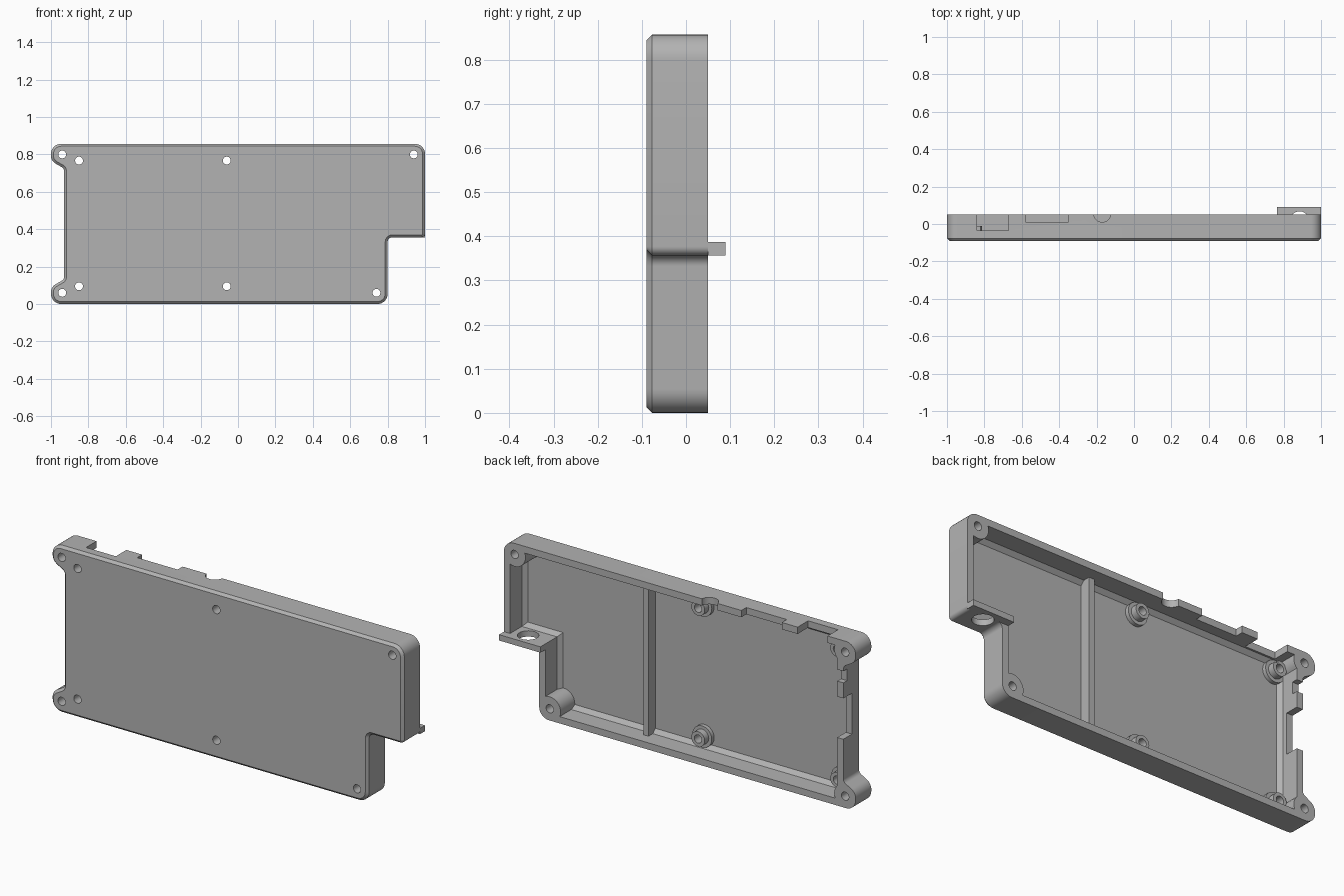
import bpy, bmesh
from math import sin, cos, pi, tan
from mathutils import Vector, Matrix

if "Cube" in bpy.data.objects:
    bpy.data.objects.remove(bpy.data.objects["Cube"])

FRONT, RIM, FLOOR = -0.09, 0.05, -0.065
TOP, STEP, WALL = 0.857, 0.357, 0.035

grey = bpy.data.materials.new("plain grey")
grey.use_nodes = True
colour = (0.45, 0.45, 0.45, 1)
grey.diffuse_color = colour
grey.node_tree.nodes["Principled BSDF"].inputs["Base Color"].default_value = colour


def finish(name, bm):
    bmesh.ops.recalc_face_normals(bm, faces=bm.faces)
    mesh = bpy.data.meshes.new(name)
    bm.to_mesh(mesh)
    bm.free()
    mesh.materials.append(grey)
    obj = bpy.data.objects.new(name, mesh)
    bpy.context.collection.objects.link(obj)
    return obj


def rounded(corners, steps=8):
    """Outline from (x, z, radius) corners, each filleted with an arc."""
    points = []
    for i, (x, z, r) in enumerate(corners):
        p = Vector((x, z))
        a = (Vector(corners[i - 1][:2]) - p).normalized()
        b = (Vector(corners[(i + 1) % len(corners)][:2]) - p).normalized()
        if r == 0:
            points.append(p)
            continue
        half = a.angle(b) / 2
        centre = p + (a + b).normalized() * (r / sin(half))
        start = p + a * (r / tan(half)) - centre
        end = p + b * (r / tan(half)) - centre
        sweep = start.angle_signed(end)
        for k in range(steps + 1):
            t = -sweep * k / steps
            points.append(centre + Matrix.Rotation(t, 2) @ start)
    return points


def prism(name, outline, y0, y1, chamfer):
    """Extrude an x-z outline along y and chamfer its front rim."""
    bm = bmesh.new()
    face = bm.faces.new([bm.verts.new((x, y0, z)) for x, z in outline])
    made = bmesh.ops.extrude_face_region(bm, geom=[face], use_keep_orig=True)
    for v in made["geom"]:
        if isinstance(v, bmesh.types.BMVert):
            v.co.y = y1
    bmesh.ops.recalc_face_normals(bm, faces=bm.faces)
    rim = [e for e in bm.edges if all(abs(v.co.y - y0) < 1e-5 for v in e.verts)]
    bmesh.ops.bevel(bm, geom=rim, offset=chamfer, segments=1, affect='EDGES')
    return finish(name, bm)


def box(name, x0, x1, y0, y1, z0, z1):
    bm = bmesh.new()
    bmesh.ops.create_cube(bm, size=1)
    for v in bm.verts:
        v.co = Vector(((x0 + x1) / 2 + v.co.x * (x1 - x0),
                       (y0 + y1) / 2 + v.co.y * (y1 - y0),
                       (z0 + z1) / 2 + v.co.z * (z1 - z0)))
    return finish(name, bm)


def rod(name, centre, radius, length, axis='Y', sides=32):
    bm = bmesh.new()
    turn = Matrix.Rotation(pi / 2, 4, 'X') if axis == 'Y' else Matrix()
    bmesh.ops.create_cone(bm, cap_ends=True, segments=sides, radius1=radius,
                          radius2=radius, depth=length,
                          matrix=Matrix.Translation(centre) @ turn)
    return finish(name, bm)


def y_rod(name, x, z, radius, y0, y1):
    return rod(name, (x, (y0 + y1) / 2, z), radius, y1 - y0)


def cut(target, cutter, keep=False):
    bpy.context.view_layer.objects.active = target
    mod = target.modifiers.new("cut", 'BOOLEAN')
    mod.operation = 'DIFFERENCE'
    mod.solver = 'EXACT'
    mod.object = cutter
    bpy.ops.object.modifier_apply(modifier=mod.name)
    if not keep:
        bpy.data.objects.remove(cutter)


# Outer body: eared left side, stepped lower right corner
tray = prism("tray_shell", rounded([
    (-1, TOP, 0.055), (-1, 0.765, 0.05), (-0.93, 0.725, 0.025),
    (-0.93, 0.132, 0.025), (-1, 0.092, 0.05), (-1, 0, 0.055),
    (0.8, 0, 0.055), (0.8, STEP, 0.025), (1, STEP, 0.02), (1, TOP, 0.055),
]), FRONT, RIM, 0.013)

# Cavity volume, from which the solid interior features are taken away
low, high, side = WALL, TOP - WALL, 0.8 - WALL
cavity = prism("cavity", [Vector(p) for p in (
    (-0.93 + WALL, high), (-0.93 + WALL, low), (side, low),
    (side, STEP + 0.03), (1 - WALL, STEP + 0.03), (1 - WALL, high))],
    FLOOR, 0.15, 0.02)

corner_holes = [(-0.94, 0.8), (-0.94, 0.06), (0.74, 0.06), (0.94, 0.8)]
standoff_holes = [(x, z) for x in (-0.85, -0.06) for z in (0.767, 0.095)]

for x, z in corner_holes:
    cut(cavity, y_rod("corner_post", x, z, 0.062, -0.08, 0.2))
for x, z in standoff_holes:
    cut(cavity, y_rod("standoff_collar", x, z, 0.055, -0.08, -0.045))
    cut(cavity, y_rod("standoff_neck", x, z, 0.038, -0.08, -0.012))
cut(cavity, box("cross_rib", 0.22, 0.25, -0.08, -0.01, -0.05, 0.95))
cut(tray, cavity)

# Screw holes through the front plate
for x, z in corner_holes + standoff_holes:
    cut(tray, y_rod("screw_hole", x, z, 0.021, -0.2, 0.2))

# Connector notches in the top wall, then in the left wall
for x0, x1, depth in ((-0.84, -0.67, -0.035), (-0.58, -0.35, 0.01)):
    cut(tray, box("top_notch", x0, x1, depth, 0.2, 0.79, 0.95))
cut(tray, rod("cable_notch", (-0.17, 0.055, 0.87), 0.045, 0.16, 'Z'))
for z0, z1, depth in ((0.35, 0.56, -0.02), (0.64, 0.7, 0.02)):
    cut(tray, box("side_notch", -1.1, -0.87, depth, 0.2, z0, z1))

# Tab extending the step wall, with a round hole shared by both
tab = box("step_tab", side, 1, RIM, 0.09, STEP, STEP + 0.03)
hole = rod("tab_hole", (0.885, 0.018, STEP), 0.05, 0.2, 'Z')
cut(tray, hole, keep=True)
cut(tab, hole)

for obj in (tray, tab):
    bpy.ops.object.select_all(action='DESELECT')
    obj.select_set(True)
    bpy.context.view_layer.objects.active = obj
    bpy.ops.object.shade_smooth_by_angle(angle=pi / 6)
